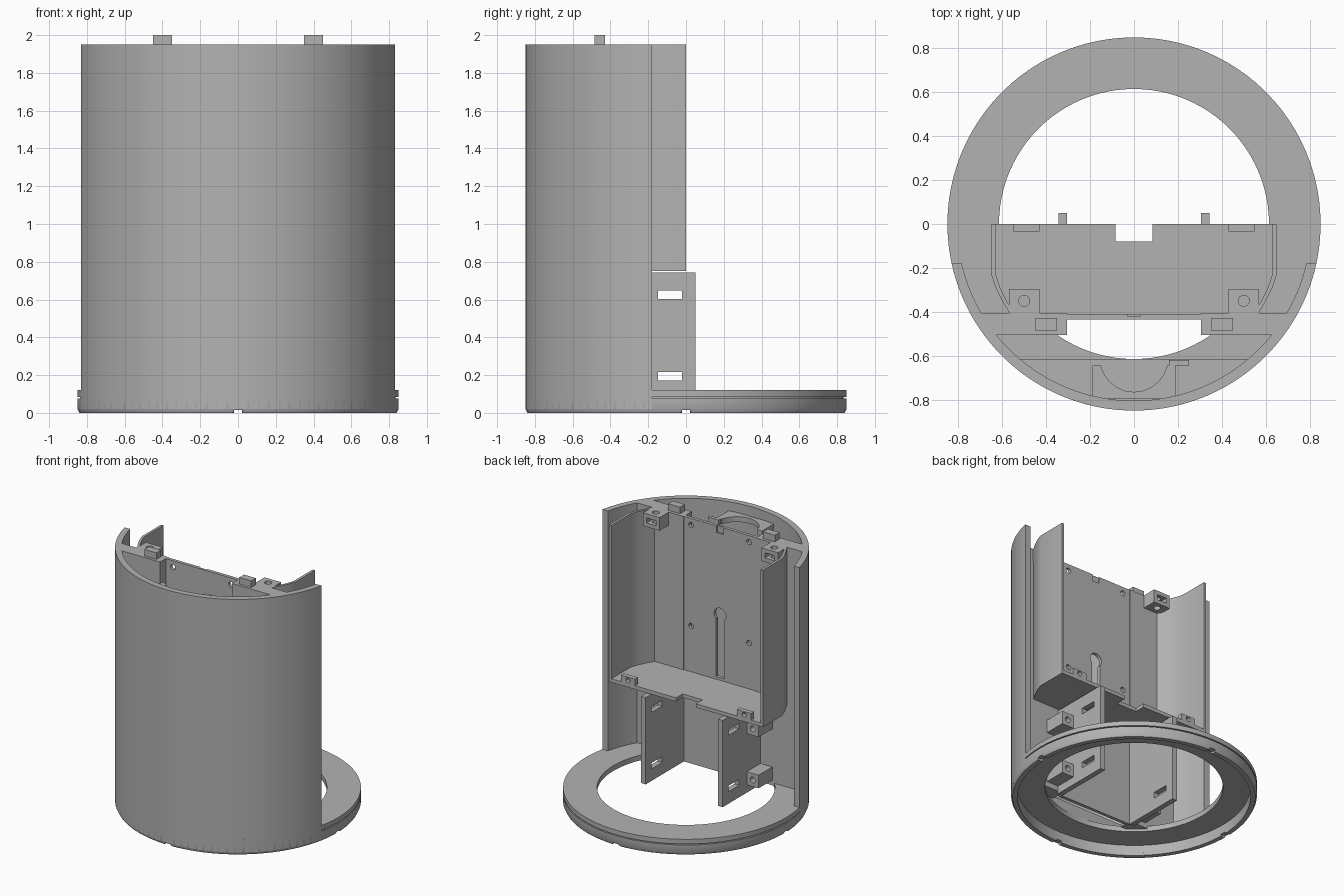
import bpy, bmesh, math
from mathutils import Matrix

cube = bpy.data.objects.get("Cube")
if cube:
    bpy.data.objects.remove(cube, do_unlink=True)

grey = bpy.data.materials.new("plain grey")
grey.use_nodes = True
grey.diffuse_color = (0.45, 0.45, 0.45, 1)
grey.node_tree.nodes["Principled BSDF"].inputs["Base Color"].default_value = (0.45, 0.45, 0.45, 1)


def finish(name, bm):
    bmesh.ops.recalc_face_normals(bm, faces=bm.faces)
    mesh = bpy.data.meshes.new(name)
    bm.to_mesh(mesh)
    bm.free()
    mesh.materials.append(grey)
    obj = bpy.data.objects.new(name, mesh)
    bpy.context.collection.objects.link(obj)
    return obj


def prism(name, points, z0, z1):
    """Extrude a plan outline from z0 up to z1."""
    bm = bmesh.new()
    face = bm.faces.new([bm.verts.new((x, y, z0)) for x, y in points])
    top = bmesh.ops.extrude_face_region(bm, geom=[face])["geom"]
    verts = [v for v in top if isinstance(v, bmesh.types.BMVert)]
    bmesh.ops.translate(bm, verts=verts, vec=(0, 0, z1 - z0))
    return finish(name, bm)


def box(name, x0, x1, y0, y1, z0, z1):
    return prism(name, [(x0, y0), (x1, y0), (x1, y1), (x0, y1)], z0, z1)


def rod(name, centre, radius, length, axis="Z"):
    bm = bmesh.new()
    turn = Matrix.Rotation(math.pi / 2, 4, "X") if axis == "Y" else Matrix()
    bmesh.ops.create_cone(bm, cap_ends=True, segments=24, radius1=radius, radius2=radius,
                          depth=length, matrix=Matrix.Translation(centre) @ turn)
    return finish(name, bm)


def arc(radius, a0, a1, steps):
    angles = [math.radians(a0 + (a1 - a0) * i / steps) for i in range(steps + 1)]
    return [(radius * math.cos(a), radius * math.sin(a)) for a in angles]


def activate(obj):
    bpy.ops.object.select_all(action="DESELECT")
    obj.select_set(True)
    bpy.context.view_layer.objects.active = obj


def cut(obj, *cutters):
    """Subtract the cutters and remove them."""
    for cutter in cutters:
        cutter.hide_render = True
        mod = obj.modifiers.new("cut", "BOOLEAN")
        mod.operation, mod.solver, mod.object = "DIFFERENCE", "EXACT", cutter
        activate(obj)
        bpy.ops.object.modifier_apply(modifier=mod.name)
        bpy.data.objects.remove(cutter, do_unlink=True)


def smooth(obj):
    activate(obj)
    bpy.ops.object.shade_smooth_by_angle(angle=math.radians(30))


# Base ring: hollow underneath, with a thin groove round the rim
profile = [(0.615, 0.08), (0.615, 0.12), (0.85, 0.12), (0.85, 0.084), (0.835, 0.084),
           (0.835, 0.076), (0.85, 0.076), (0.85, 0.02), (0.84, 0), (0.805, 0), (0.805, 0.08)]
bm = bmesh.new()
loop = [bm.verts.new((r, 0, z)) for r, z in profile]
edges = [bm.edges.new((loop[i], loop[(i + 1) % len(loop)])) for i in range(len(loop))]
bmesh.ops.spin(bm, geom=loop + edges, cent=(0, 0, 0), axis=(0, 0, 1),
               angle=math.tau, steps=96, use_merge=True)
bmesh.ops.remove_doubles(bm, verts=bm.verts, dist=0.0005)
ring = finish("base_ring", bm)
cut(ring, *[rod("rim_notch", (0.825 * x, 0.825 * y, 0), 0.03, 0.03)
            for x, y in ((1, 0), (-1, 0), (0, 1), (0, -1))])
smooth(ring)

# Curved front shell
shell = prism("front_shell", arc(0.85, -167.8, -12.2, 64) + arc(0.805, -12.9, -167.1, 64), 0.02, 1.95)
smooth(shell)

# Low ledge behind the shell
smooth(prism("front_ledge", arc(0.815, -131, -49, 24), 0.1, 0.2))

# Perforated plate high inside the shell
collar = box("collar_plate", -0.19, 0.19, -0.795, -0.645, 1.84, 1.88)
cut(collar, rod("collar_hole", (0, -0.61, 1.86), 0.155, 0.2))
smooth(collar)
box("collar_tab", 0.16, 0.25, -0.645, -0.62, 1.84, 1.88)

# Central panel with keyhole and screw holes
panel = box("centre_panel", -0.31, 0.31, -0.435, -0.41, 0.08, 1.95)
holes = [rod("screw_hole", (x, -0.42, z), 0.02, 0.2, "Y") for x in (-0.245, 0.245) for z in (1.13, 1.9)]
cut(panel, box("slot", -0.035, 0.035, -0.5, -0.35, 0.8, 1.28),
    rod("slot_end", (0, -0.42, 1.28), 0.05, 0.2, "Y"),
    box("top_notch", -0.03, 0.03, -0.42, -0.3, 1.9, 2.1), *holes)

# Shelf following the bent side walls, with a rear notch
side = [(0.65, 0), (0.65, -0.23), (0.63, -0.29), (0.6, -0.35), (0.565, -0.41)]
shelf = prism("shelf", side + [(-x, y) for x, y in reversed(side)], 0.752, 0.78)
cut(shelf, box("shelf_notch", -0.085, 0.085, -0.08, 0.1, 0.6, 0.9))

for s, label in ((1, "left"), (-1, "right")):
    def sbox(name, x0, x1, *rest):
        return box(f"{label}_{name}", min(s * x0, s * x1), max(s * x0, s * x1), *rest)

    # Column joining panel and shell
    prism(f"{label}_column", [(s * x, y) for x, y in
          ((0.305, -0.405), (0.71, -0.405), (0.64, -0.505), (0.305, -0.505))], 0.1, 1.95)

    # Bent side wall above the shelf
    wall = side + [(x - 0.02, y) for x, y in reversed(side)]
    smooth(prism(f"{label}_side_wall", [(s * x, y) for x, y in wall], 0.752, 1.95))

    # Slotted bracket under the shelf
    bracket = sbox("bracket", 0.305, 0.345, -0.41, 0.05, 0.08, 0.742)
    cut(bracket, *[sbox("bracket_slot", 0.2, 0.45, -0.147, -0.02, z, z + 0.045) for z in (0.172, 0.602)])

    # Screw blocks on the outside of the bracket
    for z in (0.14, 0.53):
        block = sbox("bracket_block", 0.34, 0.445, -0.41, -0.24, z, z + 0.1)
        cut(block, rod("block_hole", (s * 0.395, -0.24, z + 0.05), 0.022, 0.1, "Y"))

    # Top screw block with a nut pocket
    block = sbox("top_block", 0.43, 0.57, -0.41, -0.295, 1.85, 1.95)
    cut(block, rod("block_hole", (s * 0.5, -0.35, 1.9), 0.025, 0.3),
        sbox("nut_pocket", 0.46, 0.54, -0.38, -0.25, 1.88, 1.92))

    # Small block at the shelf's rear edge
    block = sbox("shelf_block", 0.43, 0.55, -0.035, 0, 0.775, 0.83)
    cut(block, rod("block_hole", (s * 0.49, 0, 0.805), 0.018, 0.2, "Y"))

    # Locating peg on top
    sbox("top_peg", 0.35, 0.45, -0.485, -0.428, 1.94, 2.0)
